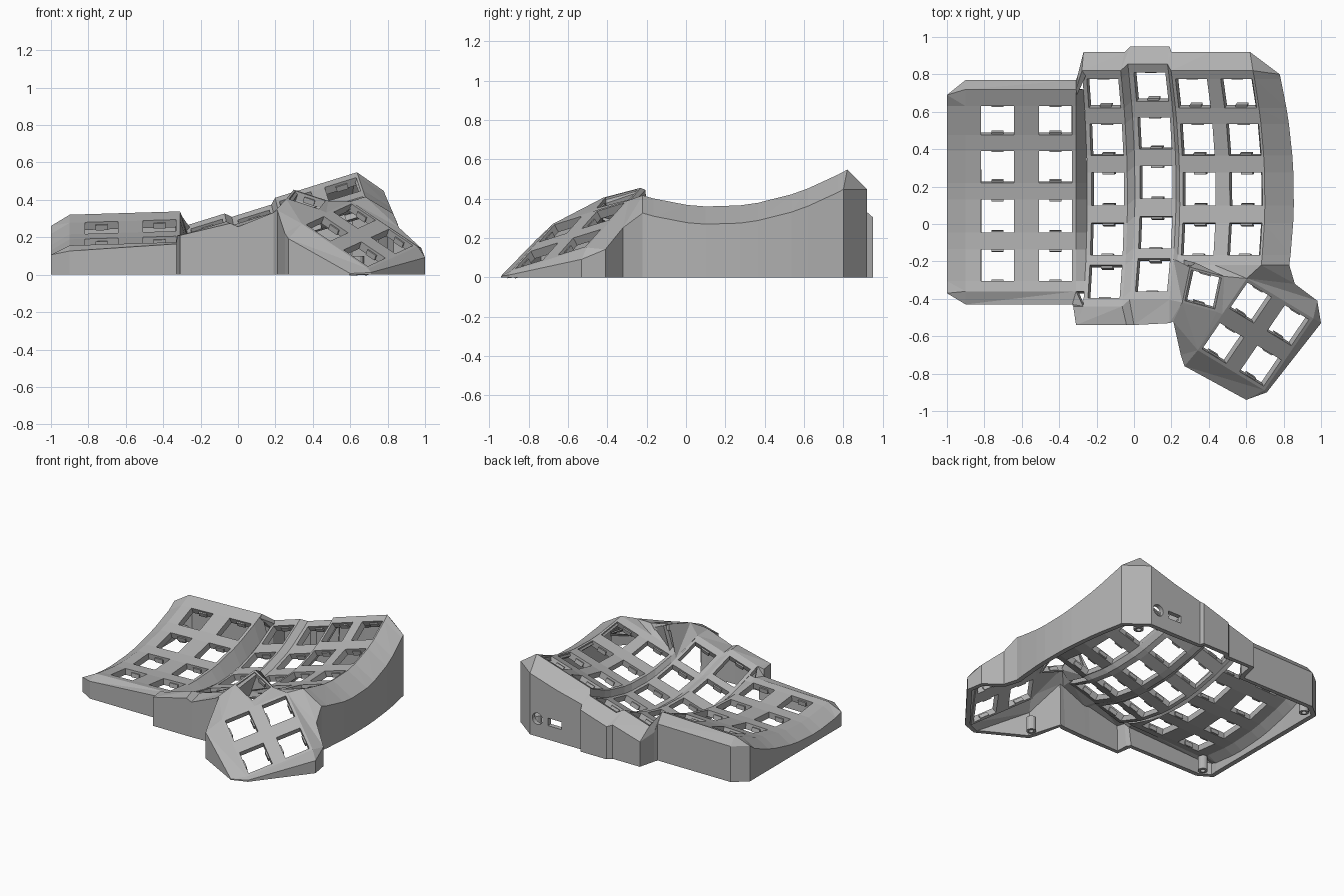
import bpy, bmesh, math
from mathutils import Vector as V

cube = bpy.data.objects.get("Cube")
if cube:
    bpy.data.objects.remove(cube)

grey = bpy.data.materials.new("matte_grey")
grey.use_nodes = True
grey.diffuse_color = (0.45, 0.45, 0.45, 1)
grey.node_tree.nodes["Principled BSDF"].inputs["Base Color"].default_value = (0.45, 0.45, 0.45, 1)


def face(bm, pts, up=False):
    """Add a polygon, dropping repeated points; optionally turn it upward."""
    pts = [p for i, p in enumerate(pts) if (p - pts[i - 1]).length > 1e-5]
    if len(pts) < 3:
        return
    f = bm.faces.new([bm.verts.new(p) for p in pts])
    f.normal_update()
    if up and f.normal.z < 0:
        f.normal_flip()


def finish(name, bm, thickness=0):
    bmesh.ops.remove_doubles(bm, verts=bm.verts, dist=1e-4)
    mesh = bpy.data.meshes.new(name)
    bm.to_mesh(mesh)
    bm.free()
    ob = bpy.data.objects.new(name, mesh)
    bpy.context.collection.objects.link(ob)
    mesh.materials.append(grey)
    if thickness:
        mod = ob.modifiers.new("thickness", "SOLIDIFY")
        mod.thickness = thickness
        mod.offset = -1
    return ob


tabs = bmesh.new()


def add_tabs(a, b, c, d):
    """Small clips on the two short edges of a switch hole (corners a b c d)."""
    down = (b - a).cross(d - a).normalized() * -0.03
    for p, q, inward in ((a, d, b - a), (b, c, a - b)):
        step = inward.normalized() * 0.01
        s, e = p.lerp(q, 0.32), p.lerp(q, 0.68)
        top = [x + down * 0.5 for x in (s, s + step, e + step, e)]
        low = [x + down for x in top]
        face(tabs, top)
        face(tabs, low[::-1])
        for k in range(4):
            face(tabs, [top[k - 1], top[k], low[k], low[k - 1]])


def grid(bm, point, xs, ys, hole, keep=lambda i, j: True):
    """Sheet over grid lines xs, ys (ys falling) with open cells as switch holes."""
    for i in range(len(xs) - 1):
        for j in range(len(ys) - 1):
            quad = [point(xs[i], ys[j]), point(xs[i], ys[j + 1]),
                    point(xs[i + 1], ys[j + 1]), point(xs[i + 1], ys[j])]
            if not keep(i, j):
                continue
            if hole(i, j):
                add_tabs(*quad)
            else:
                face(bm, quad)


# Main finger columns: cupped front to back and rising to the right
def main(x, y):
    middle = 0 < x < 0.23
    dz = 0.42 * (y - 0.15) ** 2
    return V((x - (0.2 + 0.2 * x) * dz, y + (0.035 if middle else 0),
              0.365 + 0.3 * (x - 0.72) + dz - (0.03 if middle else 0)))


def column(c, lo, hi):
    return [c - lo, c - 0.087, c + 0.087, c + hi]


MX = column(-0.14, 0.11, 0.105) + column(0.12, 0.115, 0.105) + \
    column(0.35, 0.105, 0.1) + column(0.6, 0.1, 0.1)
MY = [0.82, 0.775, 0.62, 0.535, 0.365, 0.275, 0.10, 0.005, -0.165, -0.22, -0.395, -0.44]
bm = bmesh.new()
grid(bm, main, MX, MY, lambda i, j: i % 4 == 1 and j % 2 == 1,
     lambda i, j: i < 7 or j < 9)
finish("finger_key_plate", bm, 0.045)


# Lower two-column side plate
def side(x, y):
    return V((x, y, 0.125 + 0.33 * (y + 0.05) ** 2 + 0.03 * (x + 0.9)))


LX = [-0.9, -0.818, -0.642, -0.508, -0.332, -0.31]
LY = [0.72, 0.63, 0.475, 0.39, 0.22, 0.13, -0.045, -0.135, -0.305, -0.36]
bm = bmesh.new()
grid(bm, side, LX, LY, lambda i, j: i % 2 == 1 and j % 2 == 1)
# step from the side plate to the first finger column
for y0, y1 in zip(LY, LY[1:]):
    face(bm, [side(LX[-1], y0), side(LX[-1], y1), main(MX[0], y1), main(MX[0], y0)], True)
finish("side_key_plate", bm, 0.045)


# Thumb cluster: a tilted block of four keys and one single key
def frame(centre, u, v):
    c, u, v = V(centre), V(u).normalized(), V(v).normalized()
    return lambda a, b: c + u * a + v * b


four = frame((0.65, -0.59, 0.212), (0.74, -0.445, -0.5), (0.545, 0.8, 0.25))
one = frame((0.37, -0.35, 0.40), (0.92, -0.25, -0.3), (0.2, 0.95, 0.25))
T = [-0.24, -0.222, -0.048, 0.048, 0.222, 0.24]
S = [-0.1, -0.087, 0.087, 0.1]
bm = bmesh.new()
grid(bm, four, T, T[::-1], lambda i, j: i % 2 == 1 and j % 2 == 1)
grid(bm, one, S, S[::-1], lambda i, j: i == 1 and j == 1)
finish("thumb_key_plate", bm, 0.045)

# Webs joining the thumb cluster to the finger columns
lt, lb, rt, rb = one(-0.1, 0.1), one(-0.1, -0.1), one(0.1, 0.1), one(0.1, -0.1)
tl, tr, br, bl = four(-0.24, 0.24), four(0.24, 0.24), four(0.24, -0.24), four(-0.24, -0.24)
mid = four(-0.24, 0)
e0, e1, e2, e3 = main(MX[7], -0.22), main(MX[8], -0.22), main(MX[11], -0.22), main(MX[15], -0.22)
front = main(MX[7], -0.44)
bm = bmesh.new()
for poly in ((rt, rb, mid), (rt, mid, tl), (rb, bl, mid), (rb, lb, bl),
             (e0, front, lb), (e0, lb, lt), (e0, lt, e1), (e1, lt, rt), (e1, rt, e2),
             (e2, rt, tl), (e2, tl, e3)):
    face(bm, list(poly), True)
finish("thumb_webs", bm, 0.04)

# Outer wall: (rim point, outer x, outer y, drop from the rim), clockwise from above
loop = [(side(-0.9, -0.36), -0.9, -0.43, 0.03), (side(-0.9, -0.36), -1, -0.37, 0.05)]
loop += [(side(-0.9, y), -1, y, 0.06) for y in LY[-2:0:-1]]
loop += [(side(-0.9, 0.72), -1, 0.69, 0.06), (side(-0.9, 0.72), -0.9, 0.77, 0.06),
         (side(-0.31, 0.72), -0.31, 0.77, 0.07), (main(MX[0], 0.82), -0.3, 0.8, 0.05),
         (main(MX[0], 0.82), -0.27, 0.92, 0.08), (main(MX[3], 0.82), -0.05, 0.92, 0.08),
         (main(MX[4], 0.82), -0.02, 0.95, 0.07), (main(MX[7], 0.82), 0.19, 0.95, 0.07),
         (main(MX[8], 0.82), 0.2, 0.92, 0.08), (main(MX[11], 0.82), 0.41, 0.92, 0.09),
         (main(MX[15], 0.82), 0.62, 0.92, 0.1), (main(MX[15], 0.82), 0.78, 0.8, 0.1)]
loop += [(main(MX[15], y), 0.855 - 0.18 * (y - 0.15) ** 2, y, 0.09) for y in MY[1:10]]
loop += [(tl, 0.86, -0.32, 0.14), (tr, 0.98, -0.41, 0.01), (tr, 1, -0.53, 0.06),
         (br, 0.71, -0.9, 0.02), (br, 0.6, -0.94, 0.025),
         (bl, 0.27, -0.76, 0.08), (bl, 0.25, -0.7, 0.05), (lb, 0.21, -0.52, 0.06),
         (front, 0.19, -0.53, 0.0), (main(MX[4], -0.44), 0.0, -0.54, 0.01),
         (main(MX[3], -0.44), -0.04, -0.54, 0.01), (main(MX[0], -0.44), -0.31, -0.54, 0.01),
         (main(MX[0], -0.44), -0.325, -0.44, 0.01), (side(-0.31, -0.36), -0.33, -0.43, 0.01)]
bm = bmesh.new()
for k in range(len(loop)):
    (r0, x0, y0, d0), (r1, x1, y1, d1) = loop[k - 1], loop[k]
    t0, t1 = V((x0, y0, max(r0.z - d0, 0.005))), V((x1, y1, max(r1.z - d1, 0.005)))
    # split the sloping shoulder into triangles so that it stays flat
    face(bm, [r0, r1, t1])
    face(bm, [r0, t1, t0])
    face(bm, [t0, t1, V((x1, y1, 0)), V((x0, y0, 0))])
wall = finish("outer_wall", bm, 0.035)


# Round and rectangular sockets cut through the back wall
def cut(target, cutter):
    mod = target.modifiers.new("socket", "BOOLEAN")
    mod.operation = "DIFFERENCE"
    mod.object = cutter
    cutter.hide_render = True
    cutter.hide_set(True)
    cutter.display_type = "WIRE"


bpy.ops.mesh.primitive_cylinder_add(vertices=24, radius=0.042, depth=0.2,
                                    location=(0.56, 0.92, 0.13), rotation=(math.pi / 2, 0, 0))
round_cutter = bpy.context.object
round_cutter.name = "round_socket_cutter"
bpy.ops.mesh.primitive_cube_add(size=1, location=(0.42, 0.92, 0.13))
slot_cutter = bpy.context.object
slot_cutter.name = "slot_socket_cutter"
slot_cutter.scale = (0.11, 0.2, 0.055)
cut(wall, round_cutter)
cut(wall, slot_cutter)

# Hollow screw posts inside the corners
for n, (x, y) in enumerate([(-0.91, 0.67), (-0.89, -0.35), (0.64, 0.81), (0.32, -0.68)]):
    bm = bmesh.new()
    ring = [V((x + 0.033 * math.cos(a), y + 0.033 * math.sin(a), 0))
            for a in [k * math.tau / 16 for k in range(16)]]
    for k in range(16):
        p, q = ring[k - 1], ring[k]
        face(bm, [p, q, q + V((0, 0, 0.1)), p + V((0, 0, 0.1))])
    face(bm, [p + V((0, 0, 0.1)) for p in ring])
    finish(f"screw_post_{n + 1}", bm, 0.016)

finish("switch_clips", tabs)
